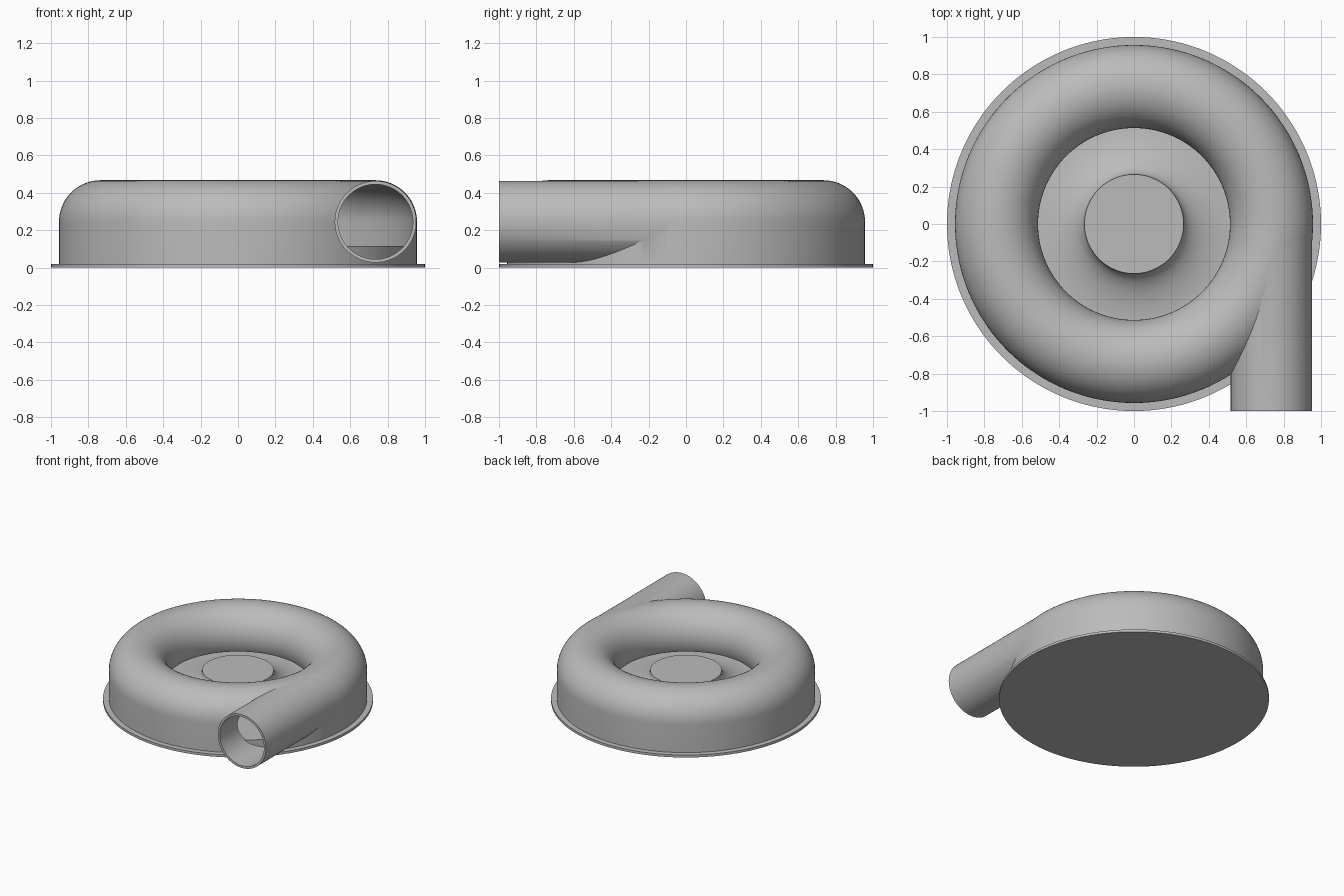
import bpy, bmesh, math
from math import sin, cos, pi, radians

if "Cube" in bpy.data.objects:
    bpy.data.objects.remove(bpy.data.objects["Cube"], do_unlink=True)

GREY = 0.5
mat = bpy.data.materials.new("casing grey")
mat.use_nodes = True
mat.diffuse_color = (GREY, GREY, GREY, 1)
mat.node_tree.nodes["Principled BSDF"].inputs["Base Color"].default_value = (GREY, GREY, GREY, 1)

RING, MID = 0.735, 0.245      # centre of the scroll section


def lathe(name, profile, closed, steps=144):
    """Revolve a radius/height profile about z."""
    bm = bmesh.new()
    verts = [bm.verts.new((r, 0, z)) for r, z in profile]
    pairs = list(zip(verts, verts[1:]))
    if closed:
        pairs.append((verts[-1], verts[0]))
    edges = [bm.edges.new(p) for p in pairs]
    bmesh.ops.spin(bm, geom=verts + edges, cent=(0, 0, 0), axis=(0, 0, 1),
                   angle=2 * pi, steps=steps, use_merge=False)
    bmesh.ops.remove_doubles(bm, verts=bm.verts, dist=1e-5)
    bmesh.ops.recalc_face_normals(bm, faces=bm.faces)
    mesh = bpy.data.meshes.new(name)
    bm.to_mesh(mesh)
    bm.free()
    obj = bpy.data.objects.new(name, mesh)
    bpy.context.collection.objects.link(obj)
    mesh.materials.append(mat)
    return obj


def arc(radius, end, n=36):
    """Scroll section from the outer wall over the top to the inner lip."""
    angles = [radians(end) * i / n for i in range(n + 1)]
    return [(RING + radius * cos(a), MID + radius * sin(a)) for a in angles]


def pipe(name, radius, front, back):
    bpy.ops.mesh.primitive_cylinder_add(vertices=96, radius=radius, depth=back - front,
                                        location=(RING, (front + back) / 2, MID),
                                        rotation=(pi / 2, 0, 0))
    obj = bpy.context.object
    obj.name = name
    obj.data.materials.append(mat)
    return obj


def select(obj):
    bpy.ops.object.select_all(action="DESELECT")
    obj.select_set(True)
    bpy.context.view_layer.objects.active = obj


def boolean(obj, tool, operation):
    mod = obj.modifiers.new(operation, "BOOLEAN")
    mod.operation, mod.object, mod.solver = operation, tool, "EXACT"
    select(obj)
    bpy.ops.object.modifier_apply(modifier=mod.name)
    bpy.data.objects.remove(tool, do_unlink=True)


# Scroll casing joined to its tangential outlet
outer = arc(0.222, 215)
casing = lathe("scroll_casing", [(outer[0][0], 0.01)] + outer + [(outer[-1][0], 0.01)], True)
boolean(casing, pipe("outlet_pipe", 0.218, -1.0, 0.04), "UNION")

# Hollow interior, open at the inlet lip and through the outlet
inner = arc(0.203, 205)
slope = math.tan(radians(25))
cavity = lathe("cavity_cutter", [(inner[0][0], -0.05)] + inner
               + [(0.48, MID - (RING - 0.48) * slope), (0.48, -0.05)], True)
boolean(casing, cavity, "DIFFERENCE")
boolean(casing, pipe("outlet_bore", 0.2, -1.2, 0.04), "DIFFERENCE")

# Round mounting flange
flange = lathe("base_flange", [(0, 0), (1, 0), (1, 0.02), (0, 0.02)], False)

# Back plate with a flared hub in the inlet
HUB_R, HUB_Z, FLOOR_Z, FLARE_R = 0.265, 0.25, 0.115, 0.56
flare = []
for i in range(17):
    a = pi / 2 * i / 16
    flare.append((FLARE_R - (FLARE_R - HUB_R) * cos(a), HUB_Z - (HUB_Z - FLOOR_Z) * sin(a)))
hub = lathe("back_plate_hub", [(0, HUB_Z)] + flare + [(0.945, FLOOR_Z), (0.945, 0.01), (0, 0.01)], False)

for obj in (casing, flange, hub):
    select(obj)
    bpy.ops.object.shade_smooth_by_angle(angle=radians(30))
